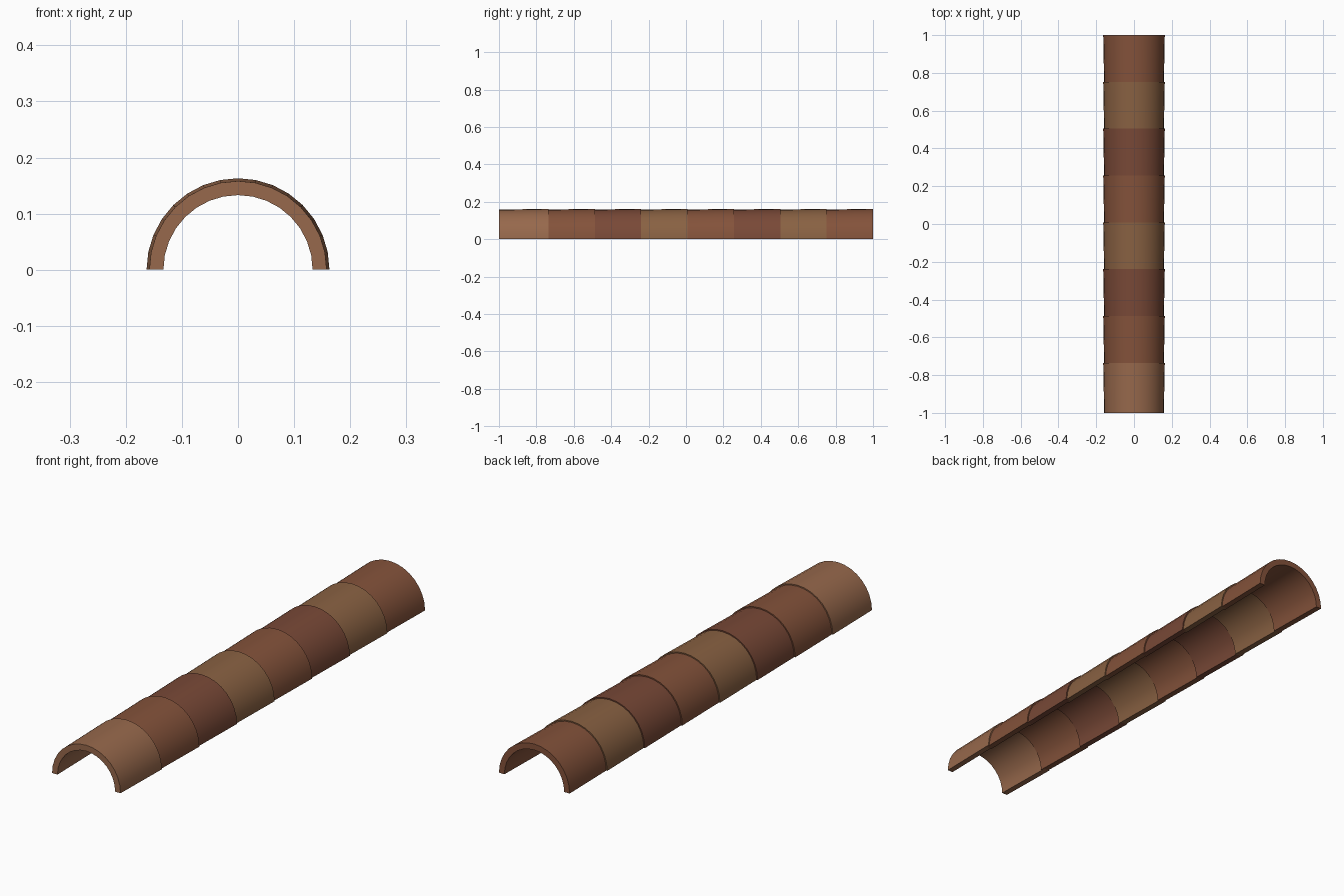
import bpy, bmesh
from math import pi, cos, sin, radians

if "Cube" in bpy.data.objects:
    bpy.data.objects.remove(bpy.data.objects["Cube"])

COUNT, LENGTH, SEGS = 8, 0.265, 16
PITCH = (2.0 - LENGTH) / (COUNT - 1)
NARROW = (0.158, 0.133)   # outer, inner radius at the front end
WIDE = (0.163, 0.138)     # outer, inner radius at the back end


def material(name, rgb):
    m = bpy.data.materials.new(name)
    m.diffuse_color = (*rgb, 1)
    m.use_nodes = True
    m.node_tree.nodes["Principled BSDF"].inputs["Base Color"].default_value = m.diffuse_color
    return m


pale = material("pale_clay", (0.31, 0.14, 0.072))
red = material("red_clay", (0.23, 0.085, 0.043))
dark = material("dark_clay", (0.19, 0.066, 0.038))
tan = material("tan_clay", (0.25, 0.12, 0.055))
order = [pale, red, dark, tan, red, dark, tan, red]


def half_ring(bm, radii, y):
    # closed half-annulus outline: outer arc one way, inner arc back
    outer, inner = [[bm.verts.new((r * cos(pi * i / SEGS), y, r * sin(pi * i / SEGS)))
                     for i in range(SEGS + 1)] for r in radii]
    return outer, inner


def ridge_tile(name, y, mat):
    bm = bmesh.new()
    fo, fi = half_ring(bm, NARROW, y)
    bo, bi = half_ring(bm, WIDE, y + LENGTH)
    for i in range(SEGS):
        j = i + 1
        bm.faces.new((fo[i], fo[j], bo[j], bo[i]))   # outside
        bm.faces.new((fi[i], bi[i], bi[j], fi[j]))   # inside
        bm.faces.new((fo[i], fi[i], fi[j], fo[j]))   # front rim
        bm.faces.new((bo[i], bo[j], bi[j], bi[i]))   # back rim
    for k in (0, SEGS):                              # feet
        bm.faces.new((fo[k], bo[k], bi[k], fi[k]))
    bmesh.ops.recalc_face_normals(bm, faces=bm.faces)
    me = bpy.data.meshes.new(name)
    bm.to_mesh(me)
    bm.free()
    me.materials.append(mat)
    ob = bpy.data.objects.new(name, me)
    bpy.context.collection.objects.link(ob)
    bpy.ops.object.select_all(action='DESELECT')
    ob.select_set(True)
    bpy.context.view_layer.objects.active = ob
    bpy.ops.object.shade_smooth_by_angle(angle=radians(35))


# overlapping run of ridge tiles, front to back
for n, mat in enumerate(order):
    ridge_tile(f"ridge_tile_{n + 1}", -1 + n * PITCH, mat)
